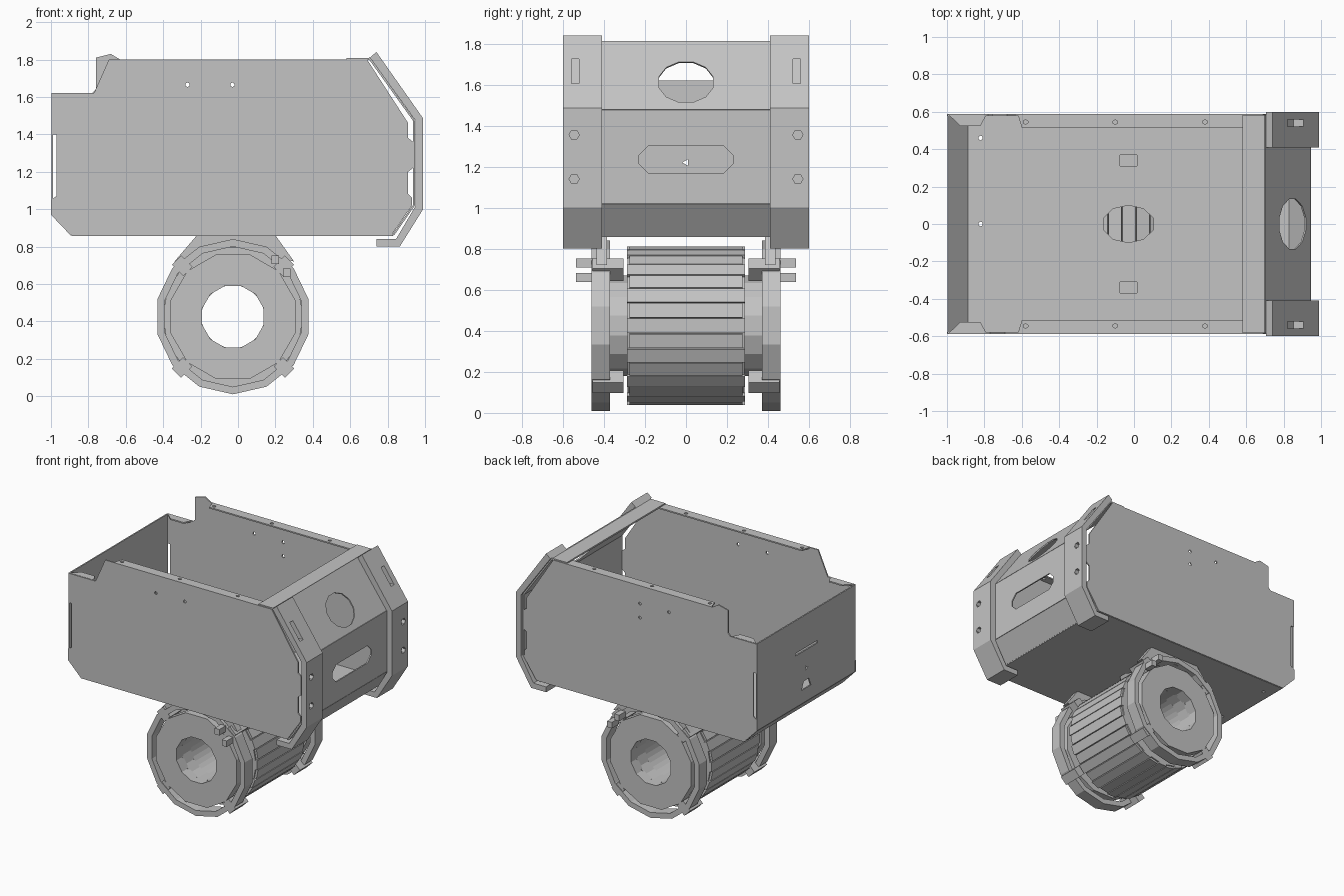
import bpy, bmesh, math
from mathutils import Matrix, Vector

if "Cube" in bpy.data.objects:
    bpy.data.objects.remove(bpy.data.objects["Cube"])

grey = bpy.data.materials.new("plain_grey")
grey.use_nodes = True
GREY = (0.55, 0.55, 0.55, 1)
grey.diffuse_color = GREY
grey.node_tree.nodes["Principled BSDF"].inputs["Base Color"].default_value = GREY

X, Y, Z = Vector((1, 0, 0)), Vector((0, 1, 0)), Vector((0, 0, 1))


def add_mesh(name, mesh):
    obj = bpy.data.objects.new(name, mesh)
    bpy.context.collection.objects.link(obj)
    mesh.materials.clear()
    mesh.materials.append(grey)
    return obj


def plate(name, loops, origin, u, v, thick):
    """Flat sheet from an outline and hole loops, lying in the u-v plane."""
    curve = bpy.data.curves.new(name, 'CURVE')
    curve.dimensions, curve.fill_mode = '2D', 'BOTH'
    curve.extrude = thick / 2
    for loop in loops:
        spline = curve.splines.new('POLY')
        spline.points.add(len(loop) - 1)
        for point, (a, b) in zip(spline.points, loop):
            point.co = (a, b, 0, 1)
        spline.use_cyclic_u = True
    temp = bpy.data.objects.new(name + "_outline", curve)
    bpy.context.collection.objects.link(temp)
    graph = bpy.context.evaluated_depsgraph_get()
    mesh = bpy.data.meshes.new_from_object(temp.evaluated_get(graph))
    bpy.data.objects.remove(temp)
    w = u.cross(v)
    frame = Matrix((u, v, w)).transposed().to_4x4()
    frame.translation = origin
    bm = bmesh.new()
    bm.from_mesh(mesh)
    bmesh.ops.remove_doubles(bm, verts=bm.verts, dist=1e-5)
    bm.transform(frame)
    bmesh.ops.recalc_face_normals(bm, faces=bm.faces)
    for face in bm.faces:
        face.smooth = False
    bm.to_mesh(mesh)
    bm.free()
    return add_mesh(name, mesh)


def side_sheet(name, loops, y, thick):
    return plate(name, loops, Vector((0, y, 0)), X, Z, thick)


def box_bm(bm, size, matrix):
    bmesh.ops.create_cube(bm, size=1, matrix=matrix @ Matrix.Diagonal((*size, 1)))


def finish(name, bm):
    mesh = bpy.data.meshes.new(name)
    bm.to_mesh(mesh)
    bm.free()
    return add_mesh(name, mesh)


def oval(cx, cy, rx, ry, n):
    return [(cx + rx * math.cos((i + .5) * math.tau / n),
             cy + ry * math.sin((i + .5) * math.tau / n)) for i in range(n)]


def rect(x0, x1, y0, y1):
    return [(x0, y0), (x1, y0), (x1, y1), (x0, y1)]


def slot(cx, cy, w, h, c):
    return [(cx - w, cy - h + c), (cx - w + c, cy - h), (cx + w - c, cy - h), (cx + w, cy - h + c),
            (cx + w, cy + h - c), (cx + w - c, cy + h), (cx - w + c, cy + h), (cx - w, cy + h - c)]


# Hopper side walls, each with its own rear notch
lower = [(-.97, 1.40), (-.97, 1.07), (-1, 1.05), (-1, .97), (-.89, .86), (.82, .86),
         (.93, 1.02), (.93, 1.06), (.91, 1.08), (.91, 1.20), (.935, 1.22), (.935, 1.36),
         (.91, 1.38), (.91, 1.46), (.69, 1.80)]
notch = {-1: [(-.69, 1.80), (-.77, 1.62)],
         1: [(-.63, 1.80), (-.68, 1.83), (-.76, 1.81), (-.76, 1.64), (-.78, 1.62)]}
for s, label in ((-1, "front"), (1, "back")):
    holes = [oval(-.27, 1.665, .012, .012, 6), oval(-.03, 1.665, .012, .012, 6)]
    if s > 0:
        holes.append(oval(-.03, 1.56, .012, .012, 6))
    outline = lower + notch[s] + [(-.995, 1.62), (-.995, 1.40)]
    side_sheet(label + "_side_wall", [outline] + holes, s * .583, .01)
    # Folded top lips
    lip = [(-.62, s * .583), (.58, s * .583), (.58, s * .515), (-.60, s * .515)]
    bolts = [oval(x, s * .545, .014, .012, 6) for x in (-.58, -.1, .38)]
    plate(label + "_top_lip", [lip] + bolts, Vector((0, 0, 1.795)), X, Y, .01)
    rear = [(-.99, s * .583), (-.79, s * .583), (-.82, s * .525), (-.93, s * .525)]
    plate(label + "_rear_lip", [rear], Vector((0, 0, 1.617)), X, Y, .01)

# Floor with drain holes
floor_holes = [oval(-.03, 0, .14, .1, 10)]
floor_holes += [rect(-.075, .015, s * .34 - .03, s * .34 + .03) for s in (-1, 1)]
floor_holes += [oval(-.82, y, .013, .013, 6) for y in (0, .46)]
plate("floor", [rect(-.89, .83, -.583, .583)] + floor_holes, Vector((0, 0, .862)), X, Y, .01)


def cross_panel(name, a, b, holes=()):
    """Sheet spanning the width between two points of the side profile."""
    p, q = Vector((a[0], 0, a[1])), Vector((b[0], 0, b[1]))
    length = (q - p).length
    plate(name, [rect(-.583, .583, 0, length), *holes], p, Y, (q - p) / length, .01)


# End walls, slopes and the top crossbeam
cross_panel("rear_chamfer", (-.89, .862), (-.993, .97))
cross_panel("rear_wall", (-.993, .97), (-.993, 1.62),
            [rect(-.13, .13, .385, .405), oval(0, .25, .018, .018, 3),
             [(-.055, .10), (.055, .10), (.03, .16), (-.03, .16)]])
cross_panel("nose_chamfer", (.83, .862), (.94, 1.02))
cross_panel("nose_wall", (.94, 1.02), (.94, 1.475), [slot(0, .215, .23, .065, .045)])
cross_panel("nose_slope", (.94, 1.475), (.70, 1.81), [oval(0, .165, .137, .125, 12)])
plate("crossbeam", [rect(.58, .705, -.583, .583)], Vector((0, 0, 1.803)), X, Y, .012)

# Wrap-around corner brackets with bolt holes and a slot in the slope
bracket = [(.74, 1.84), (.99, 1.485), (.99, 1.0), (.865, .80), (.74, .80), (.74, .84),
           (.845, .84), (.948, 1.015), (.948, 1.475), (.705, 1.81)]
for s, label in ((-1, "front"), (1, "back")):
    part = side_sheet(label + "_corner_bracket", [bracket], s * .505, .19)
    bm = bmesh.new()
    for z in (1.14, 1.355):
        turn = Matrix.Translation((.97, s * .545, z)) @ Matrix.Rotation(math.pi / 2, 4, 'Y')
        bmesh.ops.create_cone(bm, cap_ends=True, segments=6, radius1=.025, radius2=.025,
                              depth=.1, matrix=turn)
    box_bm(bm, (.2, .035, .12), Matrix.Translation((.85, s * .54, 1.665)))
    cutter = finish(label + "_bracket_cutter", bm)
    cutter.hide_render = True
    cutter.hide_set(True)
    cut = part.modifiers.new("holes", 'BOOLEAN')
    cut.operation, cut.object, cut.solver = 'DIFFERENCE', cutter, 'EXACT'

# Roller drum: core tube wrapped in slats
CX, CZ = -.027, .425


def ring(name, r_out, r_in, y, thick, n):
    return side_sheet(name, [oval(CX, CZ, r_out, r_out, n), oval(CX, CZ, r_in, r_in, n)], y, thick)


ring("drum_core", .372, .17, 0, .57, 32)
bm = bmesh.new()
for i in range(32):
    place = (Matrix.Translation((CX, 0, CZ)) @ Matrix.Rotation(i * math.tau / 32, 4, 'Y')
             @ Matrix.Translation((.376, 0, 0)))
    box_bm(bm, (.02, .55 if i % 2 else .575, .07), place)
finish("drum_slats", bm)

# Roller ends: hub, disc, outer ring, mount cheek, tabs and bolts
cheek = [(-.22, .86), (.20, .86), (.30, .72), (.20, .745), (.06, .795), (-.10, .795),
         (-.24, .745), (-.34, .72)]
for s, label in ((-1, "front"), (1, "back")):
    ring(label + "_hub", .25, .17, s * .335, .11, 16)
    ring(label + "_disc", .345, .17, s * .415, .08, 12)
    ring(label + "_outer_ring", .415, .375, s * .415, .09, 14)
    side_sheet(label + "_mount_cheek", [cheek], s * .41, .05)
    bm = bmesh.new()
    for i in range(4):
        angle = math.radians(45 + 90 * i)
        place = (Matrix.Translation((CX, s * .38, CZ)) @ Matrix.Rotation(angle, 4, 'Y')
                 @ Matrix.Translation((.385, 0, 0)))
        box_bm(bm, (.085, .15, .07), place)
    finish(label + "_ring_tabs", bm)
    bm = bmesh.new()
    for x, z in ((.20, .73), (.26, .66)):
        box_bm(bm, (.04, .08, .045), Matrix.Translation((x, s * .495, z)))
    finish(label + "_mount_bolts", bm)
